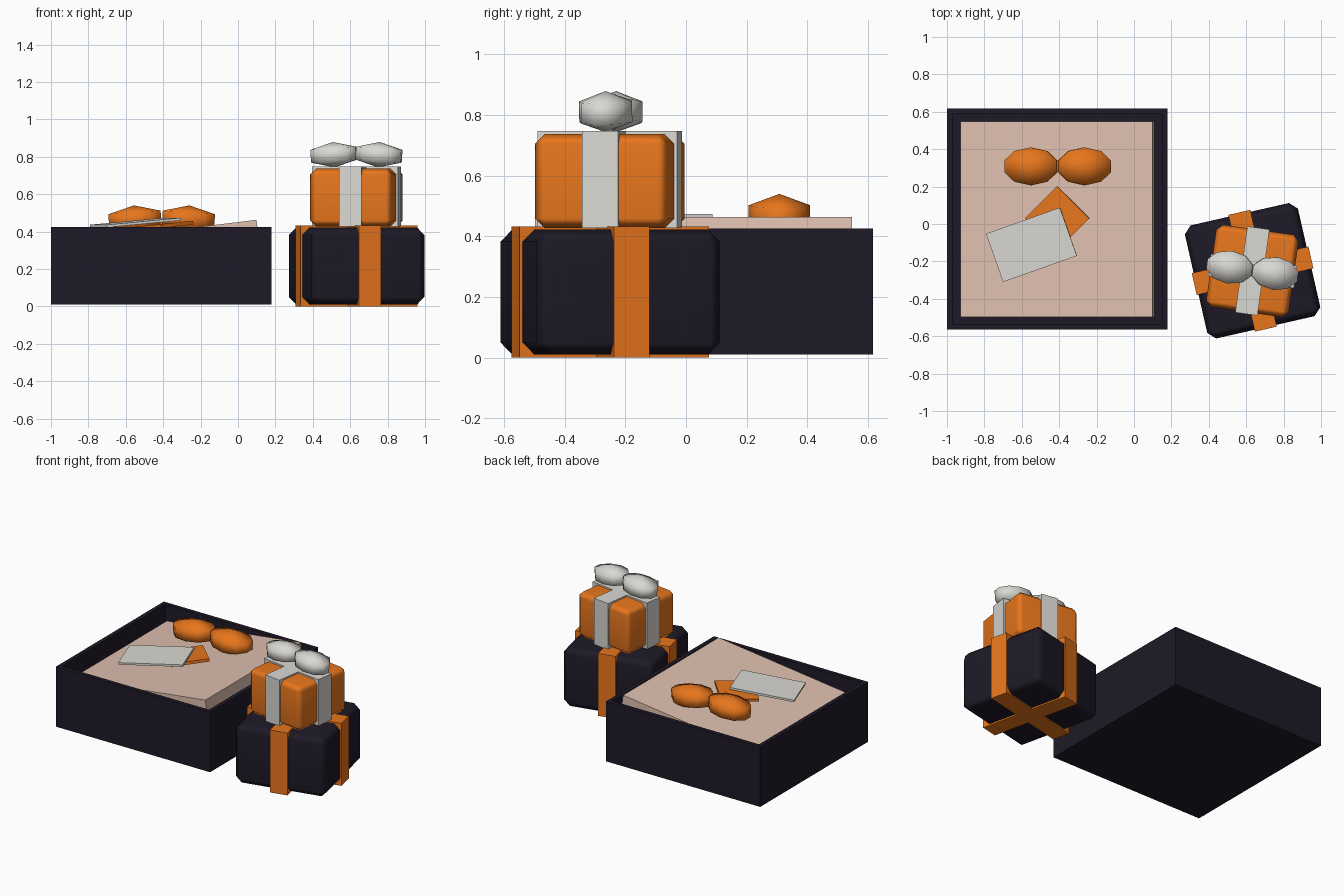
import bpy, bmesh
from math import radians, cos, sin
from mathutils import Vector

if "Cube" in bpy.data.objects:
    bpy.data.objects.remove(bpy.data.objects["Cube"])


def mat(name, rgb):
    m = bpy.data.materials.new(name)
    m.diffuse_color = (*rgb, 1)
    m.use_nodes = True
    m.node_tree.nodes["Principled BSDF"].inputs["Base Color"].default_value = m.diffuse_color
    return m


DARK = mat("dark_paper", (0.013, 0.010, 0.020))
ORANGE = mat("orange_paper", (0.80, 0.18, 0.012))
PALE = mat("pale_lining", (0.74, 0.53, 0.43))
WHITE = mat("white_satin", (0.70, 0.69, 0.65))


def finish(name, bm, material, loc, rot=(0, 0, 0)):
    me = bpy.data.meshes.new(name)
    bm.to_mesh(me)
    bm.free()
    ob = bpy.data.objects.new(name, me)
    bpy.context.collection.objects.link(ob)
    ob.location = loc
    ob.rotation_euler = [radians(a) for a in rot]
    me.materials.append(material)
    return ob


def block(name, size, loc, material, rot=(0, 0, 0), bevel=0):
    bm = bmesh.new()
    bmesh.ops.create_cube(bm, size=1)
    bmesh.ops.scale(bm, vec=size, verts=bm.verts)
    if bevel:
        bmesh.ops.bevel(bm, geom=bm.edges[:], offset=bevel, segments=1,
                        affect='EDGES', profile=0.5)
        for f in bm.faces:
            f.smooth = True
    ob = finish(name, bm, material, loc, rot)
    if bevel:
        ob.modifiers.new("weighted", 'WEIGHTED_NORMAL')
    return ob


def bow(name, centre, gap, radii, angle, material):
    # two low-poly loops drooping outward from the middle
    for side, label in ((-1, "left"), (1, "right")):
        bm = bmesh.new()
        bmesh.ops.create_uvsphere(bm, u_segments=10, v_segments=3, radius=1)
        bmesh.ops.scale(bm, vec=radii, verts=bm.verts)
        for f in bm.faces:
            f.smooth = True
        a = radians(angle)
        off = Vector((cos(a), sin(a), 0)) * gap * side / 2
        finish(f"{name}_{label}_loop", bm, material,
               Vector(centre) + off, (0, 4 * side, angle))


def gift(name, centre, side, z0, z1, angle, paper, ribbon, bevel, lip0):
    # bevelled parcel with two crossing ribbon bands
    x, y = centre
    block(name + "_parcel", (side, side, z1 - z0), (x, y, (z0 + z1) / 2),
          paper, (0, 0, angle), bevel)
    low, high = z0 - lip0, z1 + 0.01
    for turn, label in ((0, "side"), (90, "front")):
        block(f"{name}_{label}_ribbon", (side + 0.02, 0.12, high - low),
              (x, y, (low + high) / 2), ribbon, (0, 0, angle + turn))


# open tray: inset the top face and push it down
bm = bmesh.new()
bmesh.ops.create_cube(bm, size=1)
bmesh.ops.scale(bm, vec=(1.18, 1.18, 0.415), verts=bm.verts)
bm.faces.ensure_lookup_table()
top = max(bm.faces, key=lambda f: f.calc_center_median().z)
bmesh.ops.inset_region(bm, faces=[top], thickness=0.04)
hole = bmesh.ops.extrude_face_region(bm, geom=[top])
bmesh.ops.translate(bm, vec=(0, 0, -0.375),
                    verts=[v for v in hole["geom"] if isinstance(v, bmesh.types.BMVert)])
if top.is_valid:
    bmesh.ops.delete(bm, geom=[top], context='FACES_ONLY')
bmesh.ops.recalc_face_normals(bm, faces=bm.faces)
finish("open_box", bm, DARK, (-0.41, 0.027, 0.2175))

# tilted lining panel
block("lining_panel", (1.035, 1.045, 0.08), (-0.41, 0.025, 0.36), PALE, (0, -7, 0))

# bow, ribbon tail and card lying on the lining
bow("lining_bow", (-0.408, 0.308, 0.465), 0.286, (0.17, 0.117, 0.075), 0, ORANGE)
block("ribbon_tail", (0.243, 0.243, 0.02), (-0.41, 0.03, 0.43), ORANGE, (0, -6, 45))
bpy.data.objects["ribbon_tail"].rotation_euler = (radians(-4.2), radians(-4.2), radians(45))
block("card", (0.42, 0.274, 0.014), (-0.548, -0.111, 0.448), WHITE, (0, -5, 19.5))

# stacked gifts with a bow on top
gift("lower_gift", (0.634, -0.25), 0.62, 0.01, 0.422, 12.8, DARK, ORANGE, 0.04, 0.01)
gift("upper_gift", (0.633, -0.251), 0.445, 0.427, 0.737, -8, ORANGE, WHITE, 0.032, 0)
bow("top_bow", (0.633, -0.248, 0.811), 0.243, (0.148, 0.102, 0.068), -8, WHITE)
